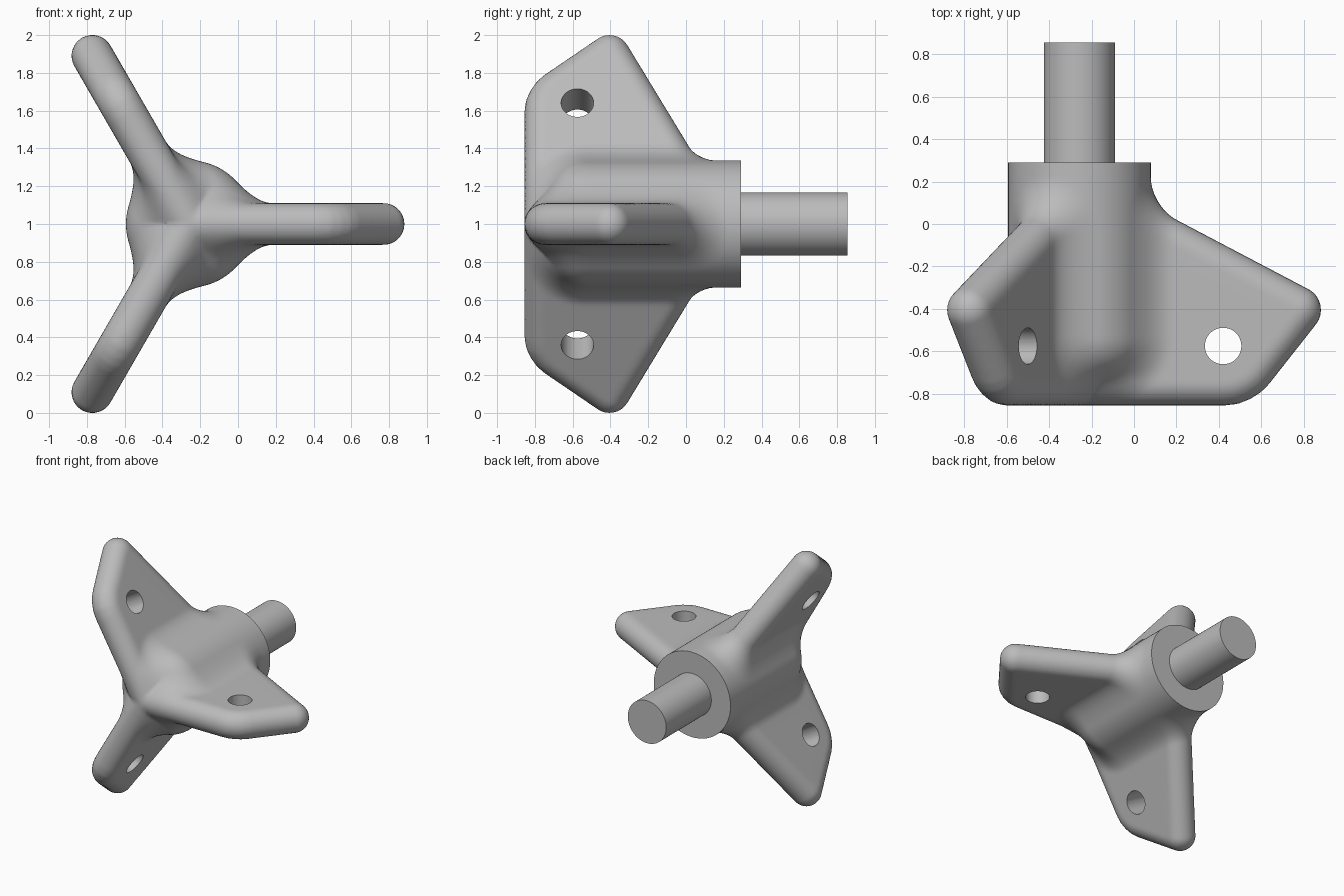
import bpy, bmesh, math
from math import hypot, cos, sin, atan2, pi
from mathutils import Matrix, Vector

cube = bpy.data.objects.get("Cube")
if cube:
    bpy.data.objects.remove(cube, do_unlink=True)

AXIS_X, AXIS_Z = -0.257, 1.0
HUB_R, HUB_FRONT, HUB_BACK, HUB_ROUND = 0.336, -0.735, 0.29, 0.2
FIN_R, FILLET = 0.11, 0.12
THIRD = 2 * pi / 3
TO_AXIS = Matrix.Translation((AXIS_X, 0, AXIS_Z))
LIE_BACK = Matrix.Rotation(-pi / 2, 4, 'X')

# Core outline of one fin: (distance from axis, y); the fin is this swept by a ball
OUTLINE = [(0, -0.745), (0.677, -0.745), (0.72, -0.74), (0.755, -0.726), (0.785, -0.707),
           (0.81, -0.682), (1.028, -0.405), (0, 0.136)]
EDGES = list(zip(OUTLINE, OUTLINE[1:] + OUTLINE[:1]))

steel = bpy.data.materials.new("grey_metal")
steel.use_nodes = True
steel.diffuse_color = (0.5, 0.5, 0.5, 1)
steel.node_tree.nodes["Principled BSDF"].inputs["Base Color"].default_value = (0.5, 0.5, 0.5, 1)


def make_object(name, bm):
    mesh = bpy.data.meshes.new(name)
    bm.to_mesh(mesh)
    bm.free()
    obj = bpy.data.objects.new(name, mesh)
    bpy.context.collection.objects.link(obj)
    mesh.materials.append(steel)
    return obj


def select(obj):
    bpy.ops.object.select_all(action='DESELECT')
    obj.select_set(True)
    bpy.context.view_layer.objects.active = obj


def apply_modifier(obj, kind, **settings):
    mod = obj.modifiers.new(kind, kind)
    for key, value in settings.items():
        setattr(mod, key, value)
    select(obj)
    bpy.ops.object.modifier_apply(modifier=mod.name)


def add_rod(bm, radius, y0, y1, sides=96):
    place = TO_AXIS @ Matrix.Translation((0, (y0 + y1) / 2, 0)) @ LIE_BACK
    bmesh.ops.create_cone(bm, cap_ends=True, segments=sides, radius1=radius, radius2=radius,
                          depth=y1 - y0, matrix=place)


def hub_distance(rho, y):
    a, b = rho - HUB_R + HUB_ROUND, HUB_FRONT + HUB_ROUND - y
    return min(max(a, b), 0) + hypot(max(a, 0), max(b, 0)) - HUB_ROUND


def fin_distance(r, y, h):
    inside, best = True, 9.0
    for (ax, ay), (bx, by) in EDGES:
        ex, ey, px, py = bx - ax, by - ay, r - ax, y - ay
        if ex * py - ey * px < 0:
            inside = False
        t = min(1, max(0, (px * ex + py * ey) / (ex * ex + ey * ey)))
        best = min(best, hypot(px - t * ex, py - t * ey))
    return (abs(h) if inside else hypot(best, h)) - FIN_R


def body_distance(x, y, z):
    # Hub and nearest fin joined with a rounded inner corner
    x, z = x - AXIS_X, z - AXIS_Z
    rho, angle = hypot(x, z), atan2(z, x)
    angle -= round(angle / THIRD) * THIRD
    d1 = hub_distance(rho, y)
    d2 = fin_distance(rho * cos(angle), y, rho * sin(angle))
    return max(FILLET, min(d1, d2)) - hypot(max(FILLET - d1, 0), max(FILLET - d2, 0))


def pull_to_surface(verts, passes):
    e = 0.001
    for v in verts:
        if v.co.y > HUB_BACK + 0.05:
            continue
        for _ in range(passes):
            x, y, z = v.co
            d = body_distance(x, y, z)
            if abs(d) < 0.0003:
                break
            g = Vector((body_distance(x + e, y, z) - d, body_distance(x, y + e, z) - d,
                        body_distance(x, y, z + e) - d)) / e
            v.co -= g * (d / max(g.length_squared, 0.25))


# One fin: hull of balls on the outline
bm = bmesh.new()
for r, y in OUTLINE:
    bmesh.ops.create_icosphere(bm, subdivisions=3, radius=FIN_R, matrix=Matrix.Translation((r, y, 0)))
hull = bmesh.ops.convex_hull(bm, input=bm.verts[:])
kept = {g for g in hull["geom"] if isinstance(g, bmesh.types.BMVert)}
bmesh.ops.delete(bm, geom=[f for f in bm.faces if f not in set(hull["geom"])], context='FACES')
bmesh.ops.delete(bm, geom=[v for v in bm.verts if v not in kept], context='VERTS')
fin_mesh = bpy.data.meshes.new("fin")
bm.to_mesh(fin_mesh)
bm.free()

# Hub with three fins, merged into one skin
bm = bmesh.new()
add_rod(bm, HUB_R, HUB_FRONT, HUB_BACK + 0.1)
for i in range(3):
    old = set(bm.verts)
    bm.from_mesh(fin_mesh)
    bmesh.ops.transform(bm, matrix=TO_AXIS @ Matrix.Rotation(i * THIRD, 4, 'Y'),
                        verts=[v for v in bm.verts if v not in old])
bpy.data.meshes.remove(fin_mesh)
body = make_object("finned_hub", bm)
apply_modifier(body, 'REMESH', mode='VOXEL', voxel_size=0.022)

# Blend the joints, then cut the flat back face
bm = bmesh.new()
bm.from_mesh(body.data)
pull_to_surface(bm.verts, 4)
for _ in range(3):
    bmesh.ops.smooth_vert(bm, verts=bm.verts[:], factor=0.5, use_axis_x=True, use_axis_y=True, use_axis_z=True)
pull_to_surface(bm.verts, 4)
bmesh.ops.bisect_plane(bm, geom=bm.verts[:] + bm.edges[:] + bm.faces[:], plane_co=(0, HUB_BACK, 0),
                       plane_no=(0, 1, 0), clear_outer=True)
bmesh.ops.holes_fill(bm, edges=[e for e in bm.edges if e.is_boundary], sides=0)
bmesh.ops.recalc_face_normals(bm, faces=bm.faces[:])
bm.to_mesh(body.data)
bm.free()

# Bolt hole through each fin
bm = bmesh.new()
for i in range(3):
    place = TO_AXIS @ Matrix.Rotation(i * THIRD, 4, 'Y') @ Matrix.Translation((0.677, -0.575, 0))
    bmesh.ops.create_cone(bm, cap_ends=True, segments=48, radius1=0.086, radius2=0.086, depth=0.4, matrix=place)
cutter = make_object("hole_cutter", bm)
cutter.hide_render = True
apply_modifier(body, 'BOOLEAN', operation='DIFFERENCE', solver='EXACT', object=cutter)
bpy.data.objects.remove(cutter, do_unlink=True)

# Rear shaft
bm = bmesh.new()
add_rod(bm, 0.168, HUB_BACK - 0.05, 0.855)
shaft = make_object("shaft", bm)

for obj in (body, shaft):
    select(obj)
    bpy.ops.object.shade_smooth_by_angle(angle=math.radians(35))
